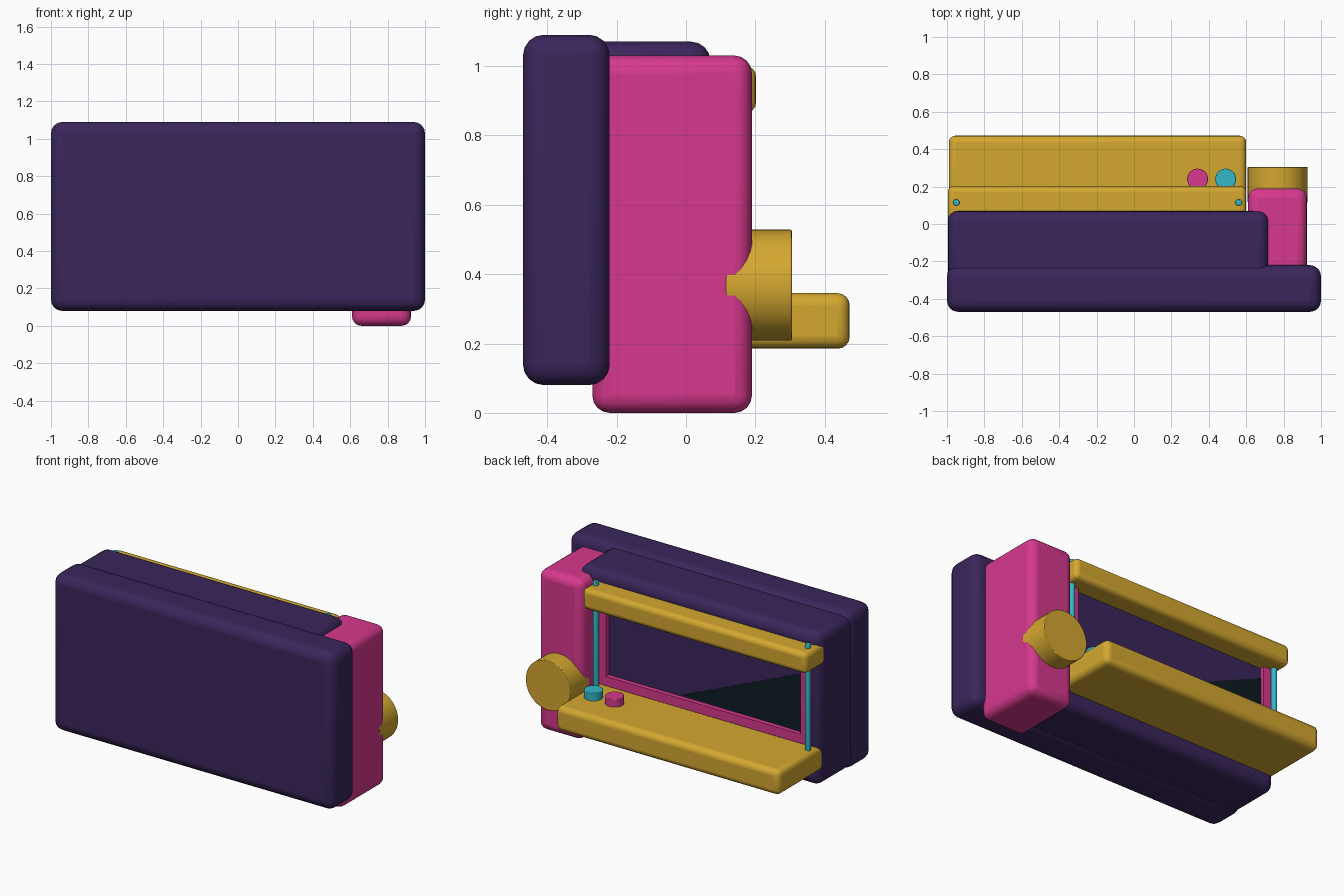
import bpy, bmesh, math
from mathutils import Matrix

cube = bpy.data.objects.get("Cube")
if cube:
    bpy.data.objects.remove(cube, do_unlink=True)


def material(name, rgb):
    m = bpy.data.materials.new(name)
    m.use_nodes = True
    m.diffuse_color = (*rgb, 1)
    m.node_tree.nodes["Principled BSDF"].inputs["Base Color"].default_value = (*rgb, 1)
    return m


PURPLE = material("dark purple", (0.042, 0.019, 0.105))
PINK = material("hot pink", (0.68, 0.04, 0.27))
GOLD = material("gold", (0.66, 0.39, 0.03))
CYAN = material("cyan", (0.032, 0.48, 0.57))
TEAL = material("black teal", (0.004, 0.012, 0.016))


def finish(name, bm, mat, bevel=0, segments=4):
    bmesh.ops.recalc_face_normals(bm, faces=bm.faces)
    mesh = bpy.data.meshes.new(name)
    bm.to_mesh(mesh)
    bm.free()
    mesh.materials.append(mat)
    ob = bpy.data.objects.new(name, mesh)
    bpy.context.collection.objects.link(ob)
    if bevel:
        mod = ob.modifiers.new("rounded edges", "BEVEL")
        mod.width = bevel
        mod.segments = segments
        mod.limit_method = "ANGLE"
    bpy.ops.object.select_all(action="DESELECT")
    ob.select_set(True)
    bpy.context.view_layer.objects.active = ob
    bpy.ops.object.shade_smooth_by_angle(angle=math.radians(35))
    return ob


def box(name, mat, x, y, z, bevel=0, segments=4):
    bm = bmesh.new()
    bmesh.ops.create_cube(bm, size=1)
    for v in bm.verts:
        for i, (lo, hi) in enumerate((x, y, z)):
            v.co[i] = lo if v.co[i] < 0 else hi
    return finish(name, bm, mat, bevel, segments)


def cylinder(name, mat, centre, radius, depth, sides=32, axis="Z", bevel=0):
    bm = bmesh.new()
    turn = Matrix.Rotation(math.pi / 2, 4, "X") if axis == "Y" else Matrix()
    bmesh.ops.create_cone(bm, cap_ends=True, segments=sides, radius1=radius,
                          radius2=radius, depth=depth,
                          matrix=Matrix.Translation(centre) @ turn)
    return finish(name, bm, mat, bevel, 2)


# Main cabinet: front slab, rear body and side tower
box("front_slab", PURPLE, (-1, 1), (-0.47, -0.22), (0.08, 1.09), 0.06)
box("rear_body", PURPLE, (-0.995, 0.72), (-0.3, 0.07), (0.09, 1.07), 0.055)
box("side_tower", PINK, (0.61, 0.925), (-0.27, 0.19), (0, 1.03), 0.05)

# Lower shelf and upper bar
box("lower_shelf", GOLD, (-0.99, 0.6), (0, 0.472), (0.185, 0.345), 0.035)
box("upper_bar", GOLD, (-0.995, 0.6), (0, 0.202), (0.865, 1.0), 0.03)

# Posts between shelf and bar
for side, x in (("right", -0.95), ("left", 0.56)):
    cylinder(side + "_post", CYAN, (x, 0.115, 0.66), 0.018, 0.73, 12, bevel=0.004)

# Screen frame, built as four rails
x0, x1, z0, z1, rail = -0.945, 0.56, 0.36, 0.94, 0.06
depth = (0.05, 0.1)
for name, xs, zs in (("bottom", (x0, x1), (z0, z0 + rail)),
                     ("top", (x0, x1), (z1 - rail, z1)),
                     ("right", (x0, x0 + rail), (z0 + rail, z1 - rail)),
                     ("left", (x1 - rail, x1), (z0 + rail, z1 - rail))):
    box("screen_frame_" + name, PINK, xs, depth, zs)

# Dark wedge on the screen
bm = bmesh.new()
lower = [bm.verts.new((x, 0.068, z)) for x, z in ((-0.885, 0.42), (-0.02, 0.43), (-0.885, 0.8))]
face = bm.faces.new(lower)
ext = bmesh.ops.extrude_face_region(bm, geom=[face])
for v in ext["geom"]:
    if isinstance(v, bmesh.types.BMVert):
        v.co.y += 0.006
finish("screen_wedge", bm, TEAL)

# Large side dial and two small shelf knobs
cylinder("side_dial", GOLD, (0.768, 0.21, 0.368), 0.16, 0.19, 48, "Y", 0.004)
cylinder("pink_knob", PINK, (0.34, 0.24, 0.36), 0.056, 0.07, 32, bevel=0.004)
cylinder("cyan_knob", CYAN, (0.49, 0.24, 0.36), 0.056, 0.07, 32, bevel=0.004)
